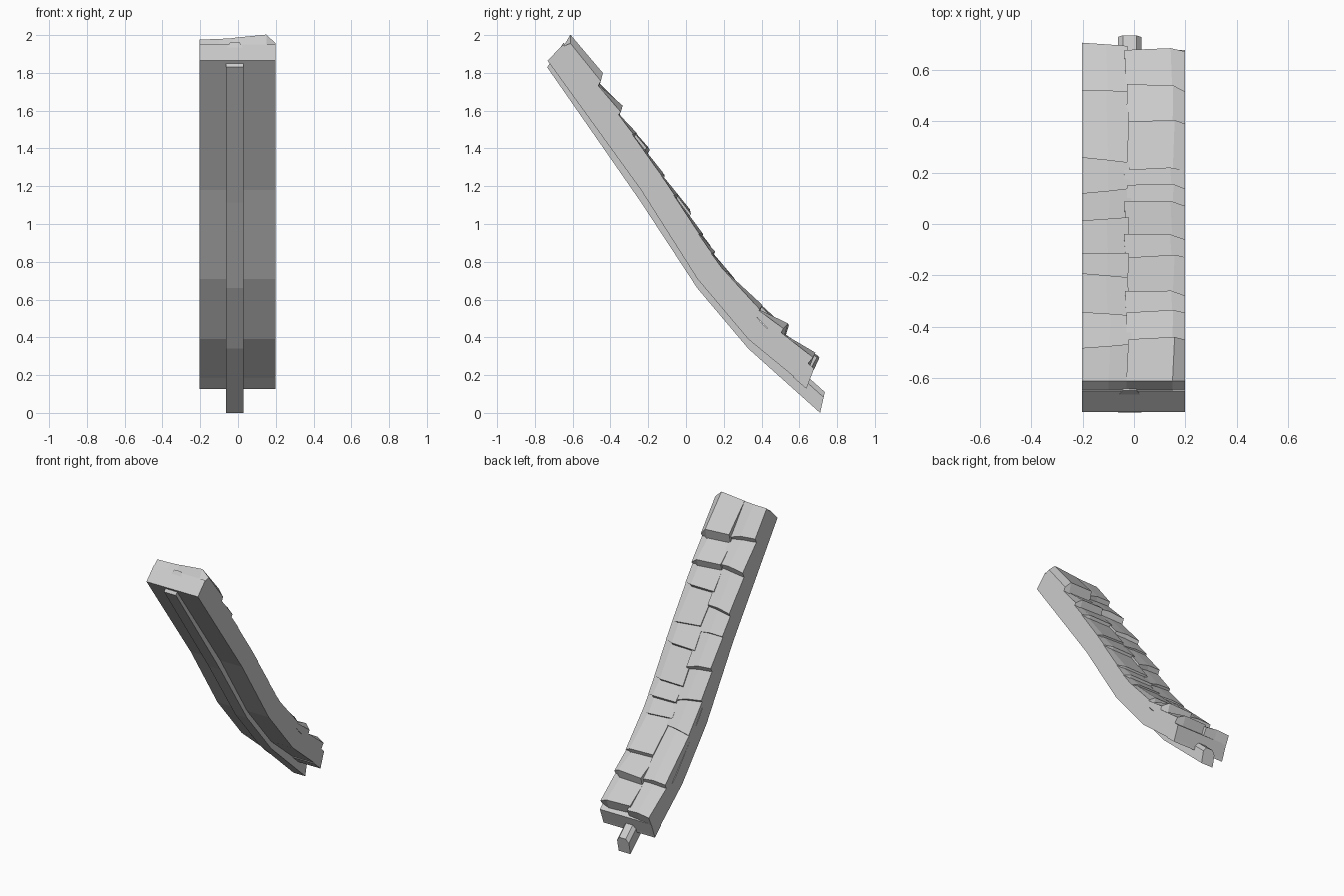
import bpy, bmesh
import random
from mathutils import Vector

random.seed(4)
cube = bpy.data.objects.get("Cube")
if cube:
    bpy.data.objects.remove(cube, do_unlink=True)

GREY = (0.6, 0.6, 0.6, 1)
mat = bpy.data.materials.new("plain grey")
mat.use_nodes = True
mat.diffuse_color = GREY
mat.node_tree.nodes["Principled BSDF"].inputs["Base Color"].default_value = GREY


def loft(name, sections):
    """Join equal-length closed sections into a capped, flat-shaded solid."""
    bm = bmesh.new()
    rings = [[bm.verts.new(p) for p in s] for s in sections]
    n = len(rings[0])
    for a, b in zip(rings, rings[1:]):
        for i in range(n):
            j = (i + 1) % n
            bm.faces.new((a[i], a[j], b[j], b[i]))
    bm.faces.new(rings[0])
    bm.faces.new(rings[-1])
    bmesh.ops.recalc_face_normals(bm, faces=bm.faces)
    mesh = bpy.data.meshes.new(name)
    bm.to_mesh(mesh)
    bm.free()
    mesh.materials.append(mat)
    obj = bpy.data.objects.new(name, mesh)
    bpy.context.collection.objects.link(obj)
    return obj


def extrude_profile(name, profile, x0, x1):
    return loft(name, [[(x, y, z) for y, z in profile] for x in (x0, x1)])


# Roof slab: bent side profile pulled across the width
LEFT, RIGHT = -0.203, 0.199
under = [(-0.733, 1.865), (-0.238, 1.18), (0.06, 0.71), (0.33, 0.39), (0.64, 0.135)]
deck = [(-0.65, 1.95), (-0.147, 1.242), (0.149, 0.775), (0.408, 0.467), (0.678, 0.235)]
extrude_profile("roof_slab", under + deck[::-1], LEFT, RIGHT)

# Eave lip under the lower edge
extrude_profile("eave_lip", [(0.568, 0.188), (0.638, 0.127), (0.655, 0.18), (0.58, 0.21)],
                LEFT, RIGHT)

# Rafter: beam following the underside, with softened top edges
B0, B1, CUT = -0.063, 0.029, 0.02
beam_low = [(-0.735, 1.83), (-0.238, 1.115), (0.06, 0.66), (0.33, 0.34), (0.71, 0.0)]
beam_top = [(-0.648, 1.96), (-0.16, 1.19), (0.13, 0.73), (0.39, 0.42), (0.735, 0.11)]
stations = []
for low, top in zip(beam_low, beam_top):
    b, t = Vector(low), Vector(top)
    s = b.lerp(t, 0.75)
    stations.append([(B0, *b), (B0, *s), (B0 + CUT, *t),
                     (B1 - CUT, *t), (B1, *s), (B1, *b)])
loft("rafter", stations)


def deck_height(y):
    for (ya, za), (yb, zb) in zip(deck, deck[1:]):
        if y <= yb or yb == deck[-1][0]:
            return za + (zb - za) * (y - ya) / (yb - ya)


# Shingles: overlapping wedges, each (lower edge y, height of its butt)
left_rows = [(0.70, 0.085), (0.52, 0.09), (0.25, 0.065), (0.13, 0.08), (0.02, 0.1),
             (-0.115, 0.07), (-0.20, 0.09), (-0.35, 0.11), (-0.475, 0.1)]
right_rows = [(0.685, 0.09), (0.54, 0.12), (0.405, 0.1), (0.22, 0.065), (0.155, 0.085),
              (0.09, 0.08), (-0.04, 0.08), (-0.12, 0.07), (-0.26, 0.08),
              (-0.335, 0.12), (-0.44, 0.145)]
RIDGE = -0.612


def shingle_column(name, rows, xs, scale, ridge_lift):
    for k, (low, lift) in enumerate(rows):
        last = k == len(rows) - 1
        up = RIDGE if last else rows[k + 1][0] - 0.04
        skew = random.uniform(-0.012, 0.012)
        shift = random.uniform(-0.012, 0.012)
        sections = []
        for i, x in enumerate(xs):
            inner = 0 < abs(x) < 0.19
            xl = x + (shift if inner else 0)
            yl = low + (i - 1) * skew - (0.02 if scale[i] < 0.7 else 0)
            top_lift = ridge_lift[i] if last else 0.04
            butt = lift * scale[i]
            sections.append([
                (x, up, deck_height(up) + top_lift),
                (xl, yl, deck_height(yl) + butt),
                (xl, yl - 0.03, deck_height(yl - 0.03) - 0.01),
                (x, up - 0.036, deck_height(up - 0.036) - 0.005)])
        loft(f"{name}_{k + 1}", sections)


shingle_column("right_shingle", left_rows, (LEFT, -0.1, -0.015),
               (0.95, 1.0, 0.85), (0.08, 0.083, 0.088))
shingle_column("left_shingle", right_rows, (-0.03, 0.15, RIGHT),
               (0.95, 1.0, 0.6), (0.088, 0.106, 0.06))
